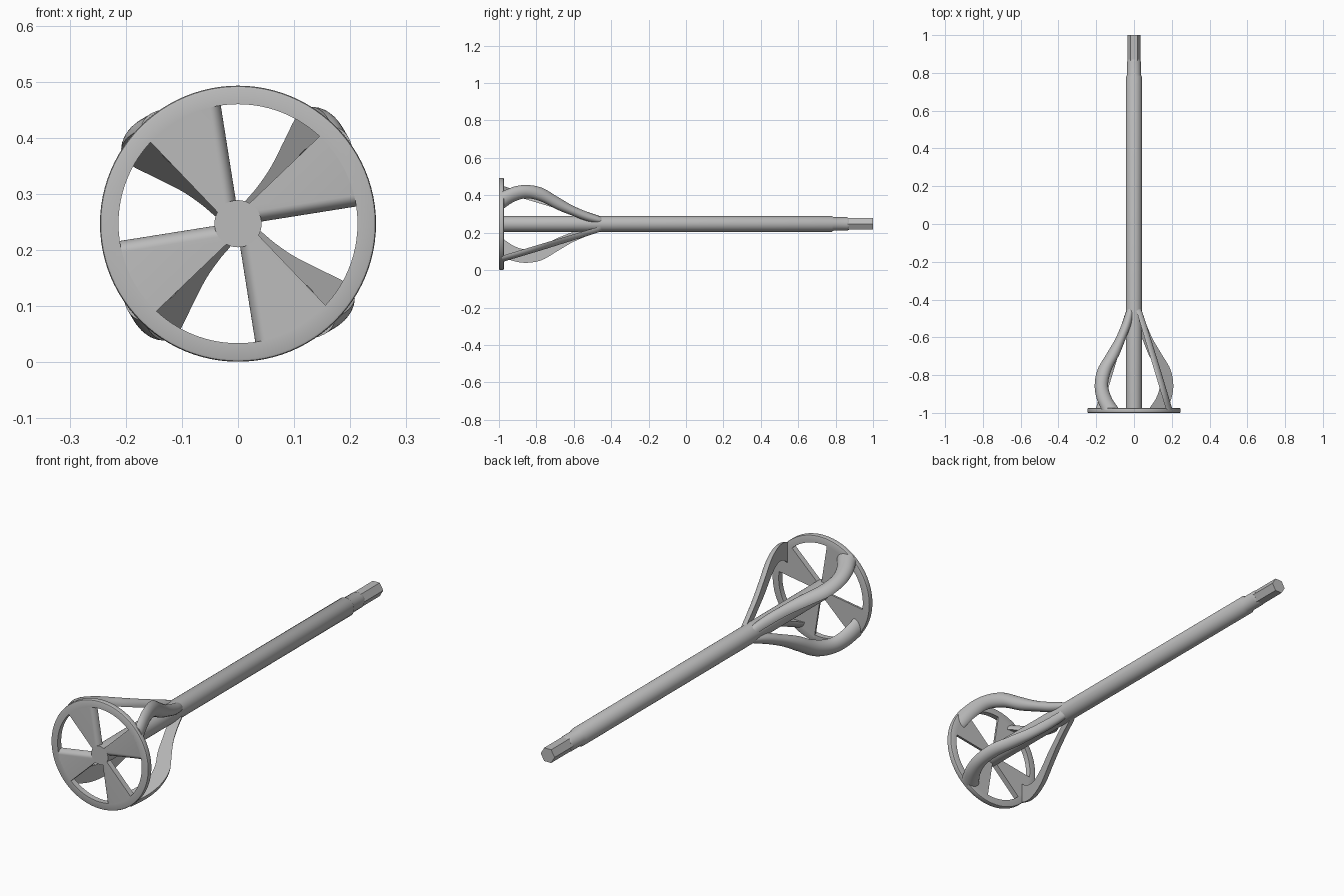
import bpy, bmesh, math
from mathutils import Matrix, Vector

if "Cube" in bpy.data.objects:
    bpy.data.objects.remove(bpy.data.objects["Cube"])

AXIS_Z = 0.247   # height of the shaft axis
FRONT = -1.0
BACK = -0.974    # rear of the ring

steel = bpy.data.materials.new("plain_grey_steel")
steel.use_nodes = True
steel.diffuse_color = (0.5, 0.5, 0.5, 1)
steel.node_tree.nodes["Principled BSDF"].inputs["Base Color"].default_value = (0.5, 0.5, 0.5, 1)


def loft(name, sections, closed=False, quarter=0):
    """Skin a list of equal-length point loops, then turn it about the shaft axis."""
    bm = bmesh.new()
    rows = [[bm.verts.new(p) for p in s] for s in sections]
    n = len(rows[0])
    pairs = list(zip(rows, rows[1:]))
    if closed:
        pairs.append((rows[-1], rows[0]))
    for a, b in pairs:
        for i in range(n):
            j = (i + 1) % n
            bm.faces.new((a[i], a[j], b[j], b[i]))
    if not closed:
        bm.faces.new(rows[0])
        bm.faces.new(rows[-1])
    bmesh.ops.recalc_face_normals(bm, faces=bm.faces)
    turn = Matrix.Translation((0, 0, AXIS_Z)) @ Matrix.Rotation(quarter * math.pi / 2, 4, "Y")
    bmesh.ops.transform(bm, matrix=turn, verts=bm.verts)
    mesh = bpy.data.meshes.new(name)
    bm.to_mesh(mesh)
    bm.free()
    mesh.materials.append(steel)
    obj = bpy.data.objects.new(name, mesh)
    bpy.context.collection.objects.link(obj)
    bpy.ops.object.select_all(action="DESELECT")
    bpy.context.view_layer.objects.active = obj
    obj.select_set(True)
    bpy.ops.object.shade_smooth_by_angle(angle=math.radians(35))
    return obj


def circle(r, y, n):
    return [(r * math.cos(k * math.tau / n), y, r * math.sin(k * math.tau / n)) for k in range(n)]


# Shaft, turned collar and hexagonal drive end
loft("shaft", [circle(r, y, 48) for r, y in
               [(0.042, FRONT), (0.042, 0.78), (0.036, 0.79), (0.036, 0.86), (0.031, 0.872)]])
loft("hex_drive", [circle(0.035, y, 6) for y in (0.8, 1.0)])

# Front ring with slightly eased outer edges
ring_profile = [(0.213, FRONT), (0.241, FRONT), (0.2445, -0.9985), (0.246, -0.995),
                (0.246, -0.979), (0.2445, -0.9755), (0.241, BACK), (0.213, BACK)]
loft("ring", [[(r * math.cos(a), y, r * math.sin(a)) for r, y in ring_profile]
              for a in [k * math.tau / 96 for k in range(96)]], closed=True)


# Wedge spokes: flat plates with one edge rolled back
def spoke_section(sharp, rolled):
    sharp, rolled = Vector(sharp), Vector(rolled)
    along = (rolled - sharp).normalized()
    radius = 0.021
    pts = [(sharp, FRONT)]
    for k in range(9):
        a = k / 8 * math.pi / 2
        pts.append((rolled - along * radius * (1 - math.sin(a)),
                    BACK - (BACK - FRONT) * math.cos(a)))
    pts.append((sharp, BACK))
    return [(p.x, y, p.y) for p, y in pts]


# Agitator arms: straight seen edge-on, S-curved seen broadside, with a D section
# Each entry: y, outer edge, inner edge, bulge depth
ARM = [(-0.985, 0.172, 0.075, 0.034), (-0.92, 0.199, 0.118, 0.034),
       (-0.85, 0.208, 0.137, 0.034), (-0.77, 0.193, 0.118, 0.034),
       (-0.69, 0.147, 0.077, 0.033), (-0.61, 0.100, 0.045, 0.032),
       (-0.53, 0.065, 0.015, 0.031), (-0.46, 0.040, 0.000, 0.028),
       (-0.43, 0.024, 0.004, 0.015)]


def smooth_path(points, steps):
    pts = [Vector(p) for p in points]
    pts = [2 * pts[0] - pts[1]] + pts + [2 * pts[-1] - pts[-2]]
    out = []
    for p0, p1, p2, p3 in zip(pts, pts[1:], pts[2:], pts[3:]):
        for k in range(steps):
            t = k / steps
            out.append(p1 + (p2 - p0) * (t / 2) + (2 * p0 - 5 * p1 + 4 * p2 - p3) * (t * t / 2)
                       + (3 * p1 - p0 - 3 * p2 + p3) * (t ** 3 / 2))
    return out + [pts[-2]]


def arm_section(y, outer, inner, depth):
    flat_x = 0.01 - (y + 0.45) * 0.3
    mid, half = (outer + inner) / 2, (outer - inner) / 2
    return [(flat_x + depth * math.sin(a), y, mid + half * math.cos(a))
            for a in [k * math.pi / 14 for k in range(15)]]


arm_sections = [arm_section(*p) for p in smooth_path(ARM, 6)]
spoke_sections = [spoke_section((0.016, 0.032), (0.030, 0.002)),
                  spoke_section((0.156, 0.166), (0.225, 0.033))]
for q, place in enumerate(("upper_left", "lower_left", "lower_right", "upper_right")):
    loft("spoke_" + place, spoke_sections, quarter=q)
    loft("arm_" + place, arm_sections, quarter=q)
